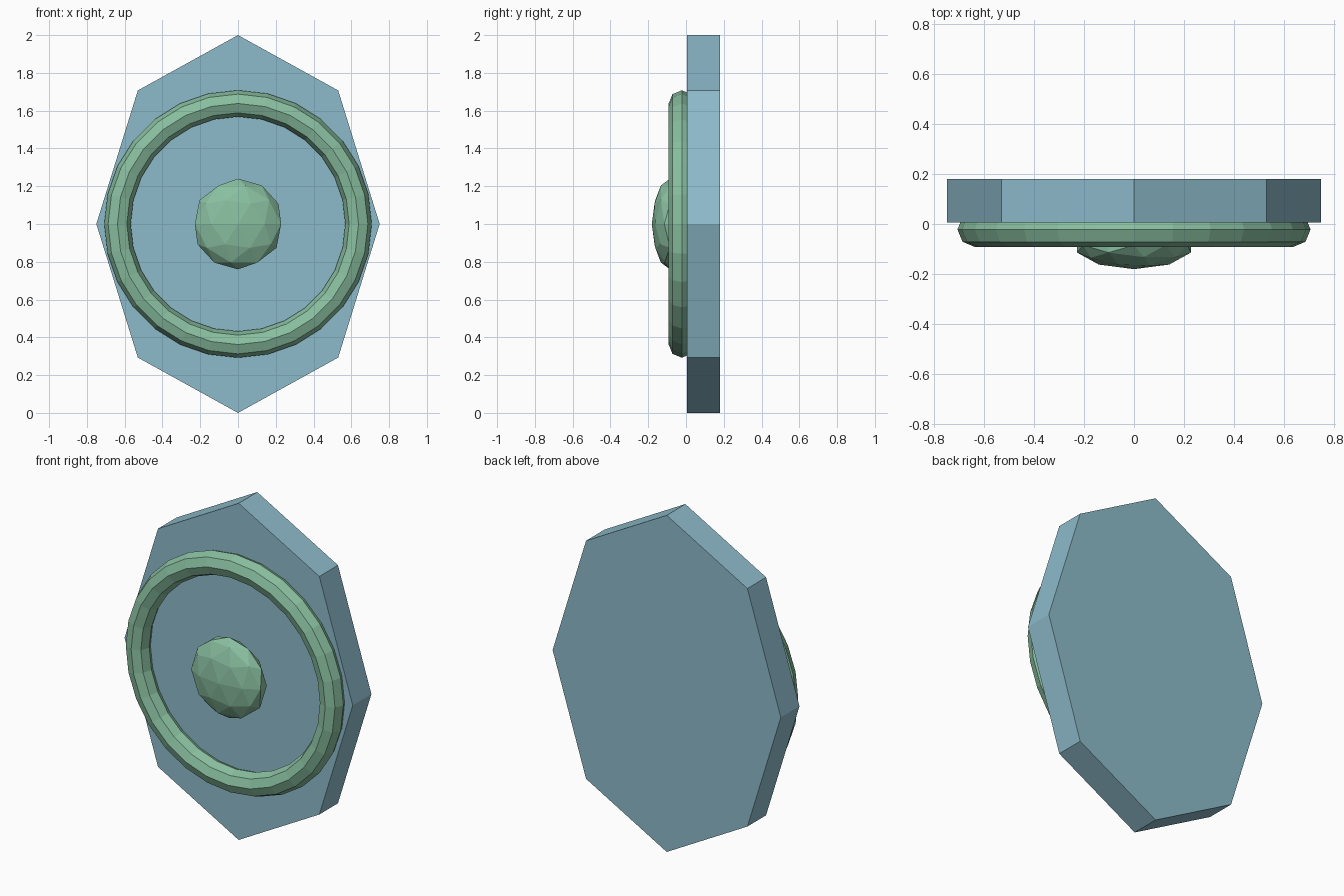
import bpy, math

if "Cube" in bpy.data.objects:
    bpy.data.objects.remove(bpy.data.objects["Cube"])


def finish(name, mat, scale=(1, 1, 1)):
    ob = bpy.context.object
    ob.name = name
    ob.scale = scale
    bpy.ops.object.transform_apply(location=False, rotation=True, scale=True)
    ob.data.materials.append(mat)
    return ob


def material(name, color):
    mat = bpy.data.materials.new(name)
    mat.diffuse_color = color
    mat.use_nodes = True
    mat.node_tree.nodes["Principled BSDF"].inputs["Base Color"].default_value = mat.diffuse_color
    return mat


blue = material("blue", (0.27, 0.50, 0.60, 1))
green = material("green", (0.25, 0.52, 0.35, 1))
UPRIGHT = (math.pi / 2, 0, 0)

# Octagonal shield board, narrower than it is tall
bpy.ops.mesh.primitive_cylinder_add(vertices=8, radius=1, depth=0.175,
                                    location=(0, 0.0935, 1), rotation=UPRIGHT)
finish("shield_board", blue, (0.75, 1, 1))

# Raised ring on the front, half sunk into the board
bpy.ops.mesh.primitive_torus_add(major_segments=28, minor_segments=8,
                                 major_radius=0.638, minor_radius=0.07,
                                 location=(0, -0.022, 1), rotation=UPRIGHT)
finish("shield_ring", green)

# Flattened faceted boss in the middle
bpy.ops.mesh.primitive_ico_sphere_add(subdivisions=2, radius=0.24,
                                      location=(0, -0.085, 1))
finish("shield_boss", green, (1, 0.4, 1))
